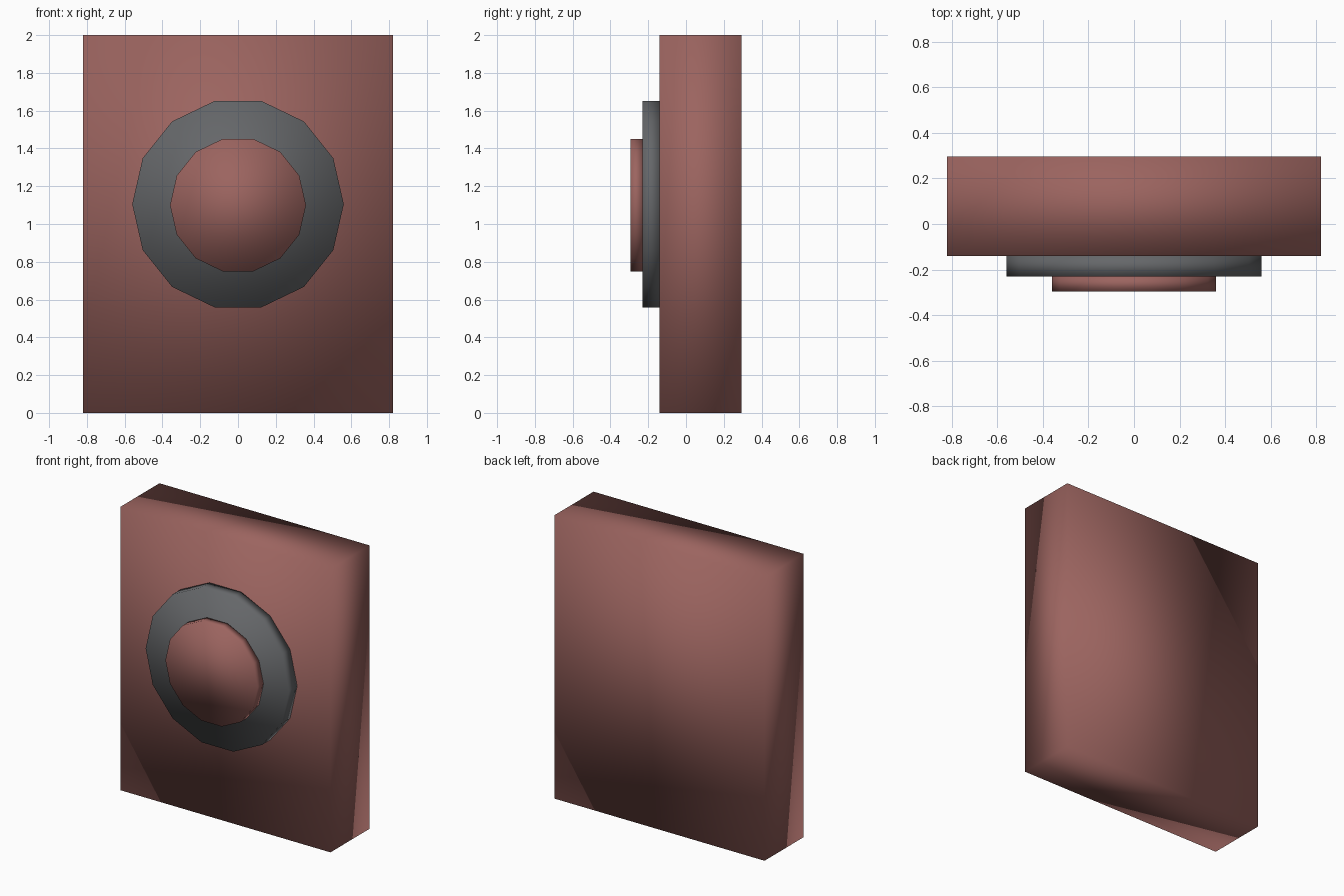
import bpy, bmesh
from math import pi
from mathutils import Matrix

if "Cube" in bpy.data.objects:
    bpy.data.objects.remove(bpy.data.objects["Cube"])


def material(name, colour):
    mat = bpy.data.materials.new(name)
    mat.diffuse_color = (*colour, 1)
    mat.use_nodes = True
    mat.node_tree.nodes["Principled BSDF"].inputs["Base Color"].default_value = mat.diffuse_color
    return mat


def finish(name, bm, mat):
    # Whole part is smooth shaded, with soft normals across its edges
    bmesh.ops.recalc_face_normals(bm, faces=bm.faces)
    for face in bm.faces:
        face.smooth = True
    mesh = bpy.data.meshes.new(name)
    bm.to_mesh(mesh)
    bm.free()
    mesh.materials.append(mat)
    obj = bpy.data.objects.new(name, mesh)
    bpy.context.collection.objects.link(obj)
    return obj


def slab(name, half_width, y0, y1, height, mat):
    bm = bmesh.new()
    bmesh.ops.create_cube(bm, size=1)
    bmesh.ops.scale(bm, vec=(2 * half_width, y1 - y0, height), verts=bm.verts)
    bmesh.ops.translate(bm, vec=(0, (y0 + y1) / 2, height / 2), verts=bm.verts)
    return finish(name, bm, mat)


def disc(name, radius, y0, y1, z, mat):
    # 14-sided cylinder facing -y, with a corner on the horizontal axis
    bm = bmesh.new()
    turn = Matrix.Rotation(pi / 2, 4, 'X') @ Matrix.Rotation(pi / 2, 4, 'Z')
    bmesh.ops.create_cone(bm, cap_ends=True, segments=14, radius1=radius,
                          radius2=radius, depth=y1 - y0,
                          matrix=Matrix.Translation((0, (y0 + y1) / 2, z)) @ turn)
    return finish(name, bm, mat)


red = material("dull_red", (0.33, 0.127, 0.115))
grey = material("dark_grey", (0.13, 0.135, 0.142))

# Main block, grey rim plate and raised central button
slab("body_panel", 0.82, -0.14, 0.295, 2.0, red)
disc("rim_plate", 0.56, -0.23, -0.14, 1.105, grey)
disc("centre_button", 0.36, -0.295, -0.23, 1.10, red)
